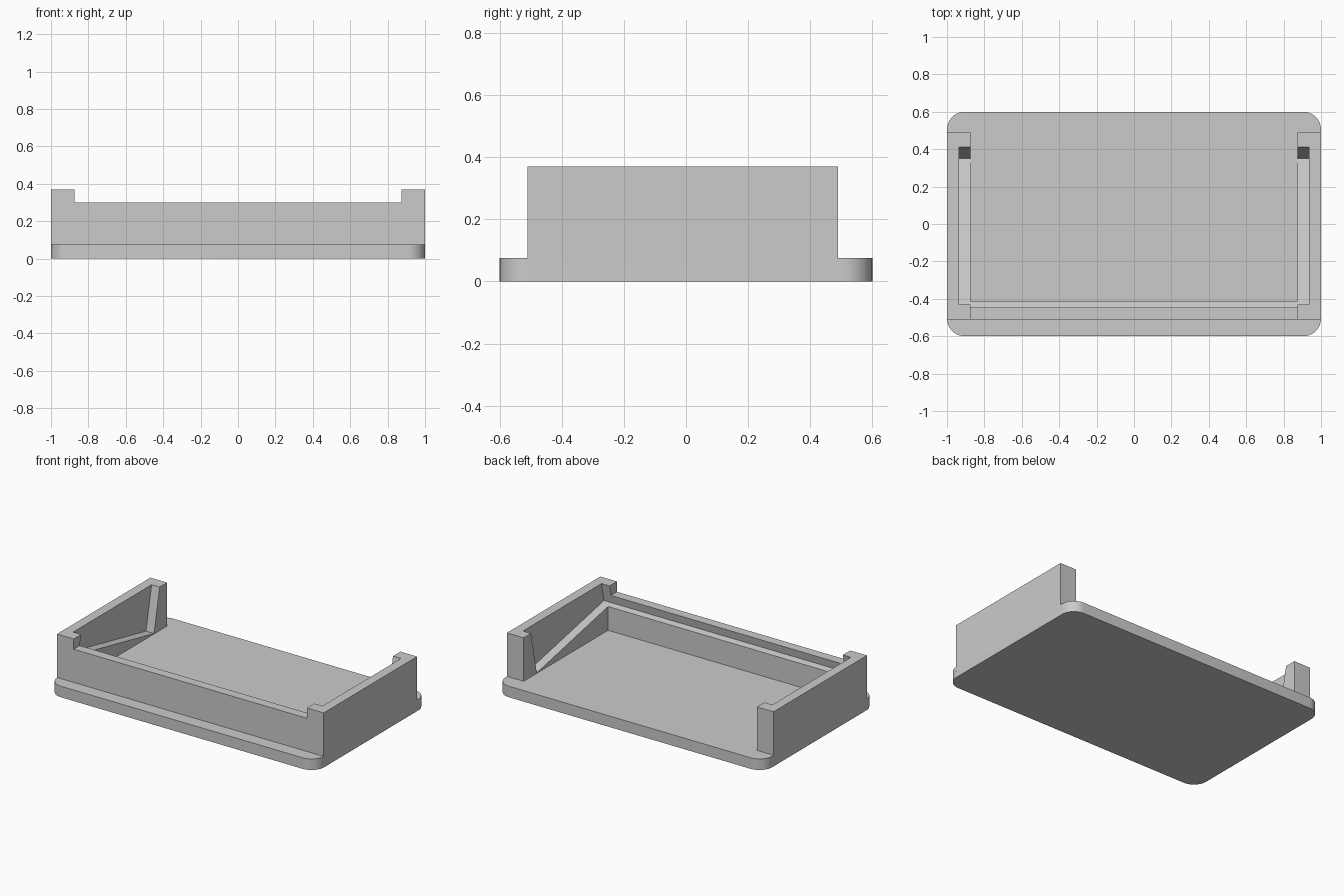
import bpy, bmesh, math
from mathutils import Matrix, Vector

cube = bpy.data.objects.get("Cube")
if cube:
    bpy.data.objects.remove(cube, do_unlink=True)

grey = bpy.data.materials.new("plain grey")
grey.use_nodes = True
colour = (0.6, 0.6, 0.6, 1)
grey.diffuse_color = colour
grey.node_tree.nodes["Principled BSDF"].inputs["Base Color"].default_value = colour


def box(name, low, high, corner=0, matrix=Matrix()):
    """Box between two corners, with optional rounded upright edges."""
    low, high = Vector(low), Vector(high)
    bm = bmesh.new()
    bmesh.ops.create_cube(bm, size=1)
    bmesh.ops.scale(bm, vec=high - low, verts=bm.verts)
    bmesh.ops.translate(bm, vec=(low + high) / 2, verts=bm.verts)
    if corner:
        upright = [e for e in bm.edges
                   if abs(e.verts[0].co.z - e.verts[1].co.z) > 0.01]
        bmesh.ops.bevel(bm, geom=upright, offset=corner, segments=10,
                        profile=0.5, affect='EDGES')
    bmesh.ops.transform(bm, matrix=matrix, verts=bm.verts)
    mesh = bpy.data.meshes.new(name)
    bm.to_mesh(mesh)
    bm.free()
    mesh.materials.append(grey)
    obj = bpy.data.objects.new(name, mesh)
    bpy.context.collection.objects.link(obj)
    return obj


def combine(target, other, operation):
    """Apply a boolean and discard the helper."""
    bpy.context.view_layer.objects.active = target
    mod = target.modifiers.new(operation.lower(), 'BOOLEAN')
    mod.operation, mod.object, mod.solver = operation, other, 'EXACT'
    bpy.ops.object.modifier_apply(modifier=mod.name)
    bpy.data.objects.remove(other, do_unlink=True)


# Base plate with rounded corners
base = box("base_plate", (-1, -0.6, 0), (1, 0.6, 0.075), corner=0.095)

# Three-sided wall: cavity open to the back, front lowered between end posts
wall = box("tray_wall", (-1, -0.51, 0.04), (1, 0.49, 0.37))
cavity = box("cavity_cutter", (-0.875, -0.415, -0.5), (0.875, 1, 1))
notch = box("notch_cutter", (-0.875, -1, 0.3), (0.875, 1, 1))

# Tilted panel recess, which leaves the sloping ledges
tilt = Matrix.Translation((0, 0.35, 0.078)) @ Matrix.Rotation(-math.radians(11.7), 4, 'X')
recess = box("recess_cutter", (-0.935, -0.824, 0), (0.935, 0, 1), matrix=tilt)

for cutter in (cavity, notch, recess):
    combine(wall, cutter, 'DIFFERENCE')
combine(base, wall, 'UNION')

# One solid tray, smooth only around the rounded corners
base.name = "display_tray"
bpy.ops.object.select_all(action='DESELECT')
base.select_set(True)
bpy.context.view_layer.objects.active = base
bpy.ops.object.shade_smooth_by_angle(angle=math.radians(20))
